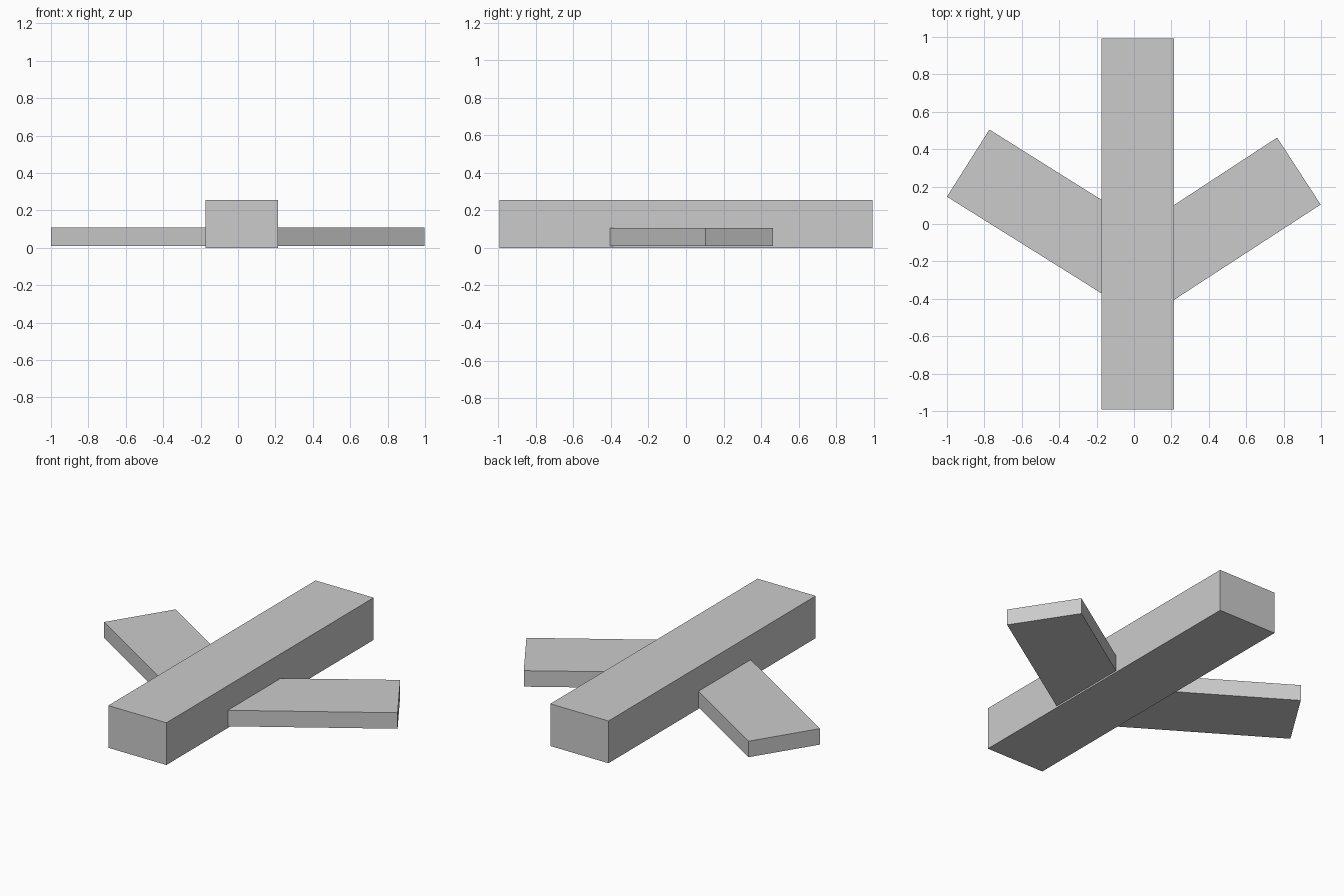
import bpy, bmesh

if "Cube" in bpy.data.objects:
    bpy.data.objects.remove(bpy.data.objects["Cube"])


def prism(name, outline, z0, z1):
    """Extrude a flat outline (x, y) from z0 up to z1."""
    bm = bmesh.new()
    face = bm.faces.new([bm.verts.new((x, y, z0)) for x, y in outline])
    top = bmesh.ops.extrude_face_region(bm, geom=[face])["geom"]
    verts = [g for g in top if isinstance(g, bmesh.types.BMVert)]
    bmesh.ops.translate(bm, verts=verts, vec=(0, 0, z1 - z0))
    bmesh.ops.recalc_face_normals(bm, faces=bm.faces)
    mesh = bpy.data.meshes.new(name)
    bm.to_mesh(mesh)
    bm.free()
    obj = bpy.data.objects.new(name, mesh)
    bpy.context.collection.objects.link(obj)
    return obj


LEFT, RIGHT, HALF = -0.175, 0.215, 0.993

# Long central beam
prism("beam", [(LEFT, -HALF), (RIGHT, -HALF), (RIGHT, HALF), (LEFT, HALF)], 0, 0.256)

# Thin angled arms, cut flush against the beam sides
arms = {
    "left_arm": [(LEFT, -0.37), (LEFT, 0.13), (-0.773, 0.505), (-1.0, 0.146)],
    "right_arm": [(RIGHT, -0.405), (0.998, 0.104), (0.765, 0.462), (RIGHT, 0.102)],
}
for name, outline in arms.items():
    prism(name, outline, 0.01, 0.107)
